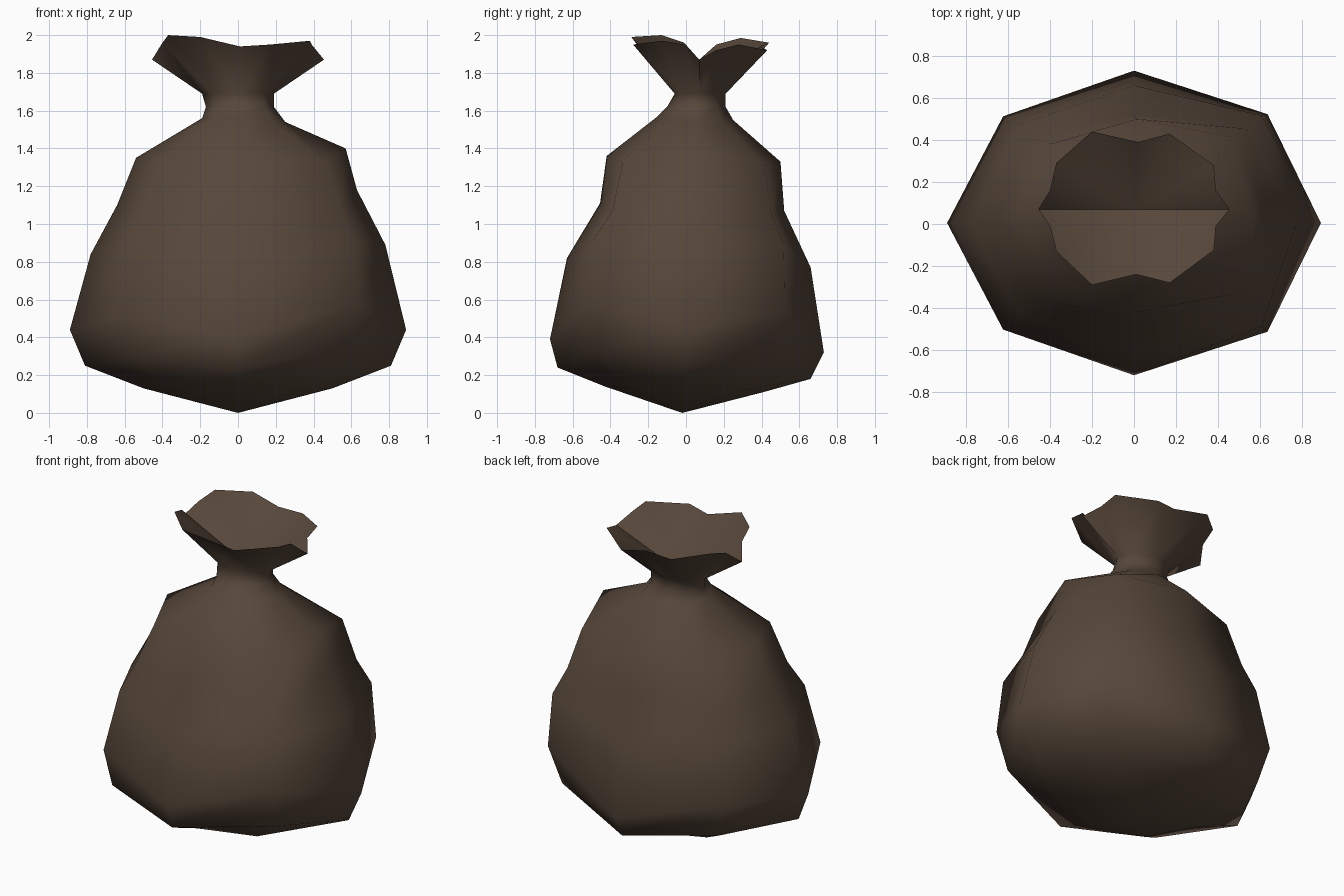
import bpy, bmesh, math

cube = bpy.data.objects.get("Cube")
if cube:
    bpy.data.objects.remove(cube, do_unlink=True)

# Brown cloth
cloth = bpy.data.materials.new("brown_cloth")
cloth.use_nodes = True
COLOUR = (0.094, 0.062, 0.042, 1)
cloth.diffuse_color = COLOUR
bsdf = cloth.node_tree.nodes["Principled BSDF"]
bsdf.inputs["Base Color"].default_value = COLOUR
bsdf.inputs["Roughness"].default_value = 0.9

# Sack cross-sections: reach and height at the left, back, right and front,
# then (bulge, lift) of the corners on the left and on the right
RINGS = [
    ((.50, .41, -.50, -.43), (.13, .11, .13, .14), (1, 0), (1, 0)),
    ((.81, .66, -.81, -.68), (.25, .18, .25, .24), (1, .08), (1, .045)),
    ((.89, .73, -.89, -.72), (.44, .32, .44, .39), (1.01, .165), (.99, .1)),
    ((.78, .66, -.78, -.63), (.89, .77, .84, .82), (1.1, .065), (1, .065)),
    ((.63, .52, -.64, -.455), (1.18, 1.07, 1.1, 1.11), (1.22, -.07), (1.09, -.035)),
    ((.57, .5, -.54, -.42), (1.4, 1.33, 1.35, 1.36), (1.15, -.05), (1.05, -.035)),
    ((.25, .25, -.19, -.15), (1.54, 1.55, 1.56, 1.57), (1, 0), (1, 0)),
    ((.19, .21, -.17, -.1), (1.62,) * 4, (1, 0), (1, 0)),
    ((.19, .21, -.19, -.06), (1.69,) * 4, (1, 0), (1, 0)),
]

# Wavy mouth, anticlockwise from +x
RIM = [
    (.455, .07, 1.87), (.39, .16, 1.92), (.38, .28, 1.95), (.17, .43, 1.92),
    (.02, .39, 1.94), (-.20, .44, 1.96), (-.37, .29, 1.985), (-.40, .16, 1.95),
    (-.455, .07, 1.87), (-.40, -.01, 1.96), (-.37, -.13, 2.0), (-.20, -.29, 1.99),
    (.01, -.24, 1.94), (.17, -.28, 1.95), (.38, -.125, 1.97), (.39, -.01, 1.95),
]

bm = bmesh.new()


def make_ring(reach, heights, left, right):
    x0, y0 = (reach[0] + reach[2]) / 2, (reach[1] + reach[3]) / 2
    rx, ry = (reach[0] - reach[2]) / 2, (reach[1] - reach[3]) / 2
    verts = []
    for i in range(8):
        a = i * math.pi / 4
        side = i // 2
        bulge, z = 1, heights[side]
        if i % 2:
            bulge, lift = left if math.cos(a) > 0 else right
            z = (z + heights[(side + 1) % 4]) / 2 + lift
        verts.append(bm.verts.new((x0 + bulge * rx * math.cos(a),
                                   y0 + bulge * ry * math.sin(a), z)))
    return verts


rings = [make_ring(*r) for r in RINGS]
rim = [bm.verts.new(p) for p in RIM]
base = bm.verts.new((0, -.02, 0))
pocket = bm.verts.new((0, .07, 1.69))

# Body sides and pointed underside
for low, high in zip(rings, rings[1:]):
    for i in range(8):
        j = (i + 1) % 8
        bm.faces.new((low[i], low[j], high[j], high[i]))
for i in range(8):
    bm.faces.new((base, rings[0][(i + 1) % 8], rings[0][i]))

# Flared collar from the neck to the mouth
neck = rings[-1]
for i in range(8):
    j = (i + 1) % 8
    a, b, c = rim[2 * i], rim[2 * i + 1], rim[(2 * i + 2) % 16]
    bm.faces.new((neck[i], b, a))
    bm.faces.new((neck[i], neck[j], b))
    bm.faces.new((neck[j], c, b))

# Folded inside of the mouth
for i in range(16):
    bm.faces.new((pocket, rim[i], rim[(i + 1) % 16]))

bmesh.ops.recalc_face_normals(bm, faces=bm.faces[:])
mesh = bpy.data.meshes.new("sack")
bm.to_mesh(mesh)
bm.free()
mesh.materials.append(cloth)
sack = bpy.data.objects.new("sack", mesh)
bpy.context.collection.objects.link(sack)

# Soft cloth with crisp edges at the mouth
bpy.ops.object.select_all(action='DESELECT')
sack.select_set(True)
bpy.context.view_layer.objects.active = sack
bpy.ops.object.shade_smooth_by_angle(angle=math.radians(80))
